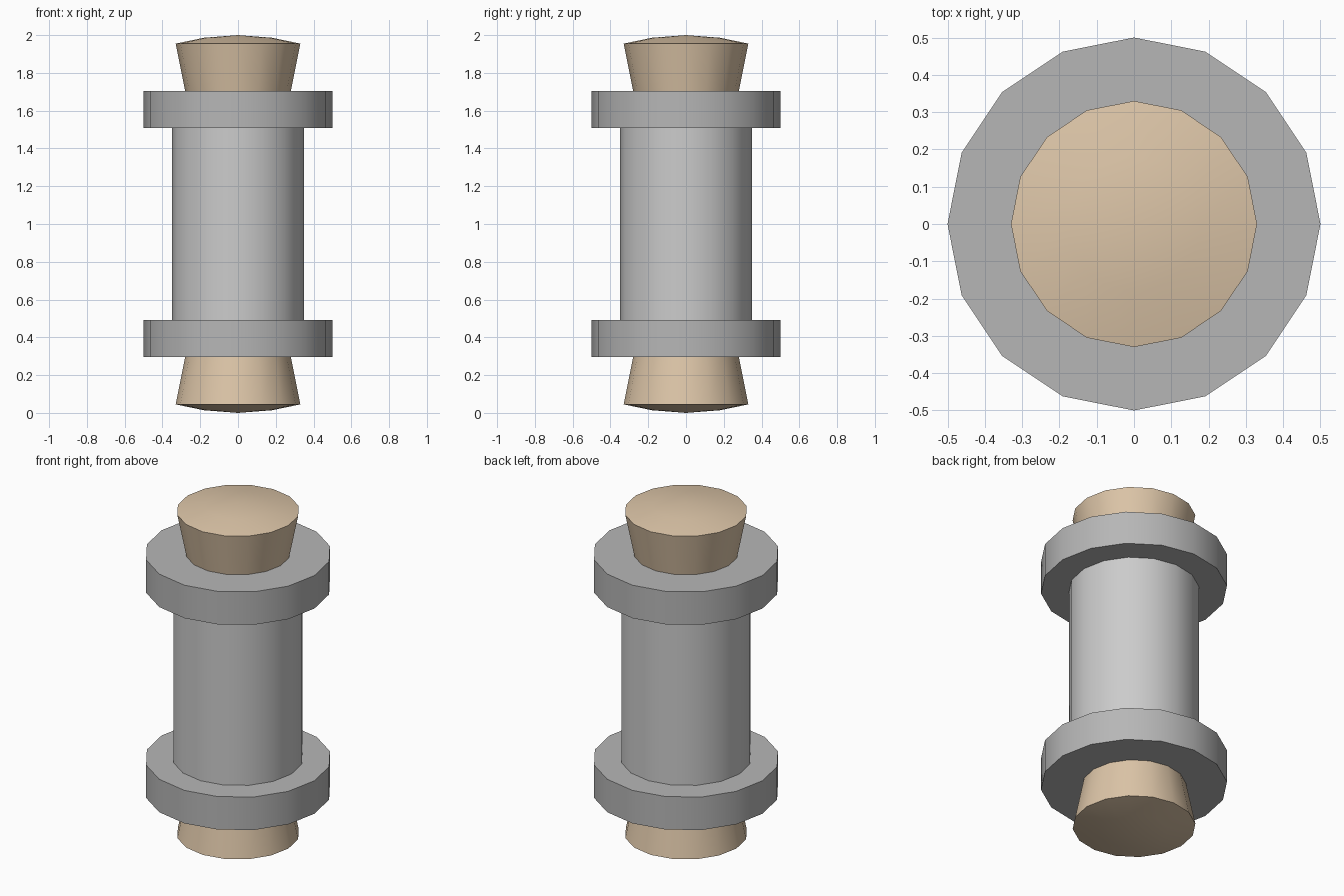
import bpy, bmesh, math

if "Cube" in bpy.data.objects:
    bpy.data.objects.remove(bpy.data.objects["Cube"])

SIDES = 16


def material(name, rgb):
    mat = bpy.data.materials.new(name)
    mat.diffuse_color = (*rgb, 1)
    mat.use_nodes = True
    mat.node_tree.nodes["Principled BSDF"].inputs["Base Color"].default_value = mat.diffuse_color
    return mat


def lathe(name, profile, mat=None):
    """Spin a (radius, z) profile, starting and ending on the z axis."""
    bm = bmesh.new()
    rings = []
    for r, z in profile:
        n = SIDES if r > 0 else 1
        rings.append([bm.verts.new((r * math.cos(2 * math.pi * i / SIDES),
                                    r * math.sin(2 * math.pi * i / SIDES), z))
                      for i in range(n)])
    for a, b in zip(rings, rings[1:]):
        for i in range(SIDES):
            j = (i + 1) % SIDES
            quad = [a[i % len(a)], a[j % len(a)], b[j % len(b)], b[i % len(b)]]
            bm.faces.new(list(dict.fromkeys(quad)))
    bmesh.ops.recalc_face_normals(bm, faces=bm.faces)
    mesh = bpy.data.meshes.new(name)
    bm.to_mesh(mesh)
    bm.free()
    obj = bpy.data.objects.new(name, mesh)
    bpy.context.collection.objects.link(obj)
    if mat:
        mesh.materials.append(mat)
    bpy.ops.object.select_all(action='DESELECT')
    obj.select_set(True)
    bpy.context.view_layer.objects.active = obj
    bpy.ops.object.shade_smooth_by_angle(angle=math.radians(30))
    return obj


cork = material("cork", (0.72, 0.56, 0.39))
dark = material("dark_grey", (0.47, 0.47, 0.47))

# Central tube
lathe("tube", [(0, 0.47), (0.35, 0.47), (0.35, 1.53), (0, 1.53)])

# Collar and flared, domed stopper at each end, mirrored about z = 1
collar = [(0, 0.296), (0.5, 0.296), (0.5, 0.491), (0, 0.491)]
stopper = [(0, 0), (0.18, 0.014), (0.33, 0.045), (0.275, 0.32), (0, 0.32)]
for end in ("bottom", "top"):
    def place(profile):
        return [(r, z if end == "bottom" else 2 - z) for r, z in profile]
    lathe(end + "_collar", place(collar), dark)
    lathe(end + "_stopper", place(stopper), cork)
